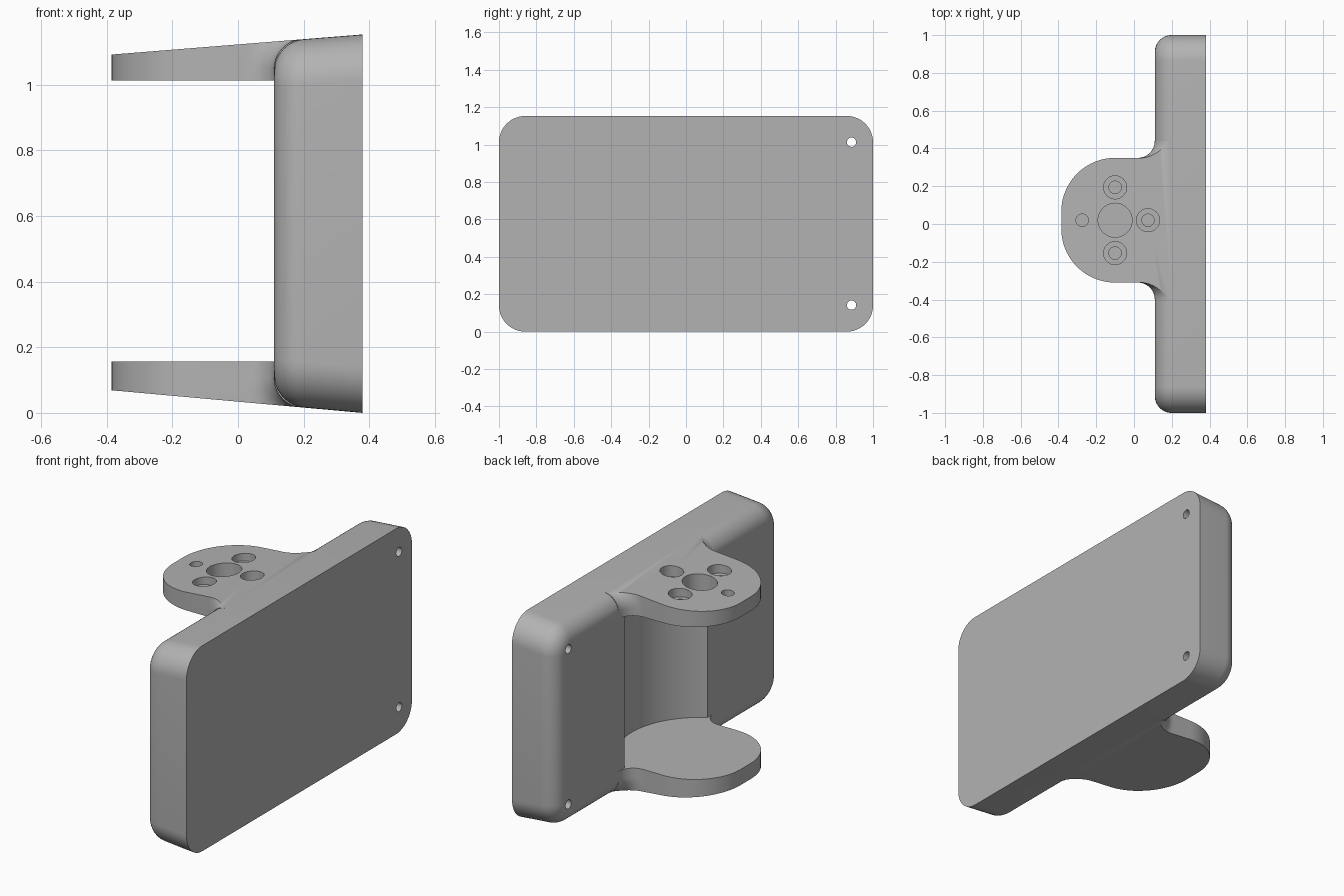
import bpy, bmesh, math
from mathutils import Vector

cube = bpy.data.objects.get("Cube")
if cube:
    bpy.data.objects.remove(cube, do_unlink=True)

BACK, FACE, TIP = 0.38, 0.11, -0.385    # x of flat back, inner face, arm tips
HEIGHT = 1.153
RIM = 0.09                              # rim rounding and arm fillet radius
RIM_X = FACE + RIM
AX, AY = -0.1, 0.02                     # shared axis of arms, bores and pocket
HALF, ROUND = 0.33, 0.285               # arm half width and tip rounding
TOP_IN, LOW_IN = 1.012, 0.157           # facing surfaces of the arms


def outer_z(side, x):
    """Height of the drafted top (side 1) or bottom (side -1) surface."""
    return HEIGHT - 0.08 * (BACK - x) if side > 0 else 0.09 * (BACK - x)


grey = bpy.data.materials.new("plain_grey")
grey.use_nodes = True
grey.diffuse_color = (0.45, 0.45, 0.45, 1)
grey.node_tree.nodes["Principled BSDF"].inputs["Base Color"].default_value = (0.45, 0.45, 0.45, 1)


def add_object(name, bm):
    bmesh.ops.recalc_face_normals(bm, faces=bm.faces)
    mesh = bpy.data.meshes.new(name)
    bm.to_mesh(mesh)
    bm.free()
    mesh.materials.append(grey)
    obj = bpy.data.objects.new(name, mesh)
    bpy.context.collection.objects.link(obj)
    return obj


def combine(target, tool, operation):
    """Apply a boolean and discard the tool."""
    mod = target.modifiers.new("combine", 'BOOLEAN')
    mod.operation, mod.solver, mod.object = operation, 'EXACT', tool
    graph = bpy.context.evaluated_depsgraph_get()
    mesh = bpy.data.meshes.new_from_object(target.evaluated_get(graph))
    target.modifiers.clear()
    target.data = mesh
    bpy.data.objects.remove(tool, do_unlink=True)


def drill(target, radius, start, end, segments=48):
    """Cut a round hole between two points."""
    a, b = Vector(start), Vector(end)
    bm = bmesh.new()
    bmesh.ops.create_cone(bm, cap_ends=True, segments=segments, radius1=radius,
                          radius2=radius, depth=(b - a).length)
    matrix = (b - a).to_track_quat('Z', 'Y').to_matrix().to_4x4()
    matrix.translation = (a + b) / 2
    bm.transform(matrix)
    tool = add_object("cutter", bm)
    tool.hide_render = True
    combine(target, tool, 'DIFFERENCE')


def make_plate():
    """Drafted slab with rounded corners and a rounded inner rim."""
    bm = bmesh.new()
    bmesh.ops.create_cube(bm, size=2)
    for v in bm.verts:
        x = BACK if v.co.x > 0 else FACE
        v.co = (x, v.co.y, outer_z(v.co.z, x))
    corners = [e for e in bm.edges if abs(e.verts[0].co.x - e.verts[1].co.x) > 0.1]
    bmesh.ops.bevel(bm, geom=corners, offset=0.14, segments=12, profile=0.5, affect='EDGES')
    rim = [e for e in bm.edges if all(abs(v.co.x - FACE) < 0.001 for v in e.verts)]
    bmesh.ops.bevel(bm, geom=rim, offset=RIM, segments=12, profile=0.5, affect='EDGES')
    return add_object("bracket", bm)


def arm_outline(h):
    """Arm plan at height h above the start of the rim rounding."""
    half = [(RIM_X + 0.02, HALF + RIM)]
    for i in range(11):
        t = math.pi / 2 * i / 10
        reach = 2 * RIM - RIM * math.cos(t)
        half.append((RIM_X - math.sqrt(max(reach ** 2 - h ** 2, 0)),
                     HALF + RIM - RIM * math.sin(t)))
    for i in range(21):
        t = math.pi / 2 * i / 20
        half.append((TIP + ROUND - ROUND * math.sin(t), HALF - ROUND + ROUND * math.cos(t)))
    full = half + [(x, -y) for x, y in reversed(half)]
    return [(x, y + AY) for x, y in full]


def make_arm(name, side, inner):
    """Loft the plan through the rim rounding, then trim to the draft."""
    start = outer_z(side, RIM_X) - side * RIM
    levels = [(inner, 0)]
    levels += [(start + side * RIM * math.sin(a * math.pi / 20),
                RIM * math.sin(a * math.pi / 20)) for a in range(11)]
    levels.append((start + side * 2 * RIM, RIM))
    bm = bmesh.new()
    rings = [[bm.verts.new((x, y, z)) for x, y in arm_outline(h)] for z, h in levels]
    n = len(rings[0])
    for low, high in zip(rings, rings[1:]):
        for i in range(n):
            j = (i + 1) % n
            bm.faces.new((low[i], low[j], high[j], high[i]))
    bm.faces.new(rings[0])
    bm.faces.new(rings[-1])
    p = Vector((BACK, 0, outer_z(side, BACK)))
    q = Vector((TIP, 0, outer_z(side, TIP)))
    normal = (p - q).cross(Vector((0, -side, 0))) * -1
    if normal.z * side < 0:
        normal.negate()
    cut = bmesh.ops.bisect_plane(bm, geom=bm.verts[:] + bm.edges[:] + bm.faces[:],
                                 plane_co=p, plane_no=normal, clear_outer=True)
    edges = [e for e in cut["geom_cut"] if isinstance(e, bmesh.types.BMEdge)]
    bmesh.ops.edgeloop_fill(bm, edges=edges)
    return add_object(name, bm)


bracket = make_plate()
combine(bracket, make_arm("upper_arm", 1, TOP_IN), 'UNION')
combine(bracket, make_arm("lower_arm", -1, LOW_IN), 'UNION')

# Round pocket in the plate between the arms
drill(bracket, 0.425, (AX, AY, LOW_IN), (AX, AY, TOP_IN), 96)

# Large ring opening below, shaft hole above
drill(bracket, 0.222, (AX, AY, -0.1), (AX, AY, LOW_IN + 0.1), 64)
drill(bracket, 0.09, (AX, AY, TOP_IN - 0.1), (AX, AY, HEIGHT + 0.1))

# Four screw holes around the shaft, three of them counterbored
for i in range(4):
    angle = i * math.pi / 2
    x, y = AX + 0.174 * math.cos(angle), AY + 0.174 * math.sin(angle)
    drill(bracket, 0.033, (x, y, TOP_IN - 0.1), (x, y, HEIGHT + 0.1), 32)
    if i != 2:
        drill(bracket, 0.061, (x, y, 1.07), (x, y, HEIGHT + 0.1))

# Mounting holes through the plate
for y in (-0.45, 0.885):
    for z in (0.142, 1.013):
        drill(bracket, 0.025, (-0.05, y, z), (BACK + 0.1, y, z), 24)

bpy.ops.object.select_all(action='DESELECT')
bracket.select_set(True)
bpy.context.view_layer.objects.active = bracket
bpy.ops.object.shade_smooth_by_angle(angle=math.radians(30))
